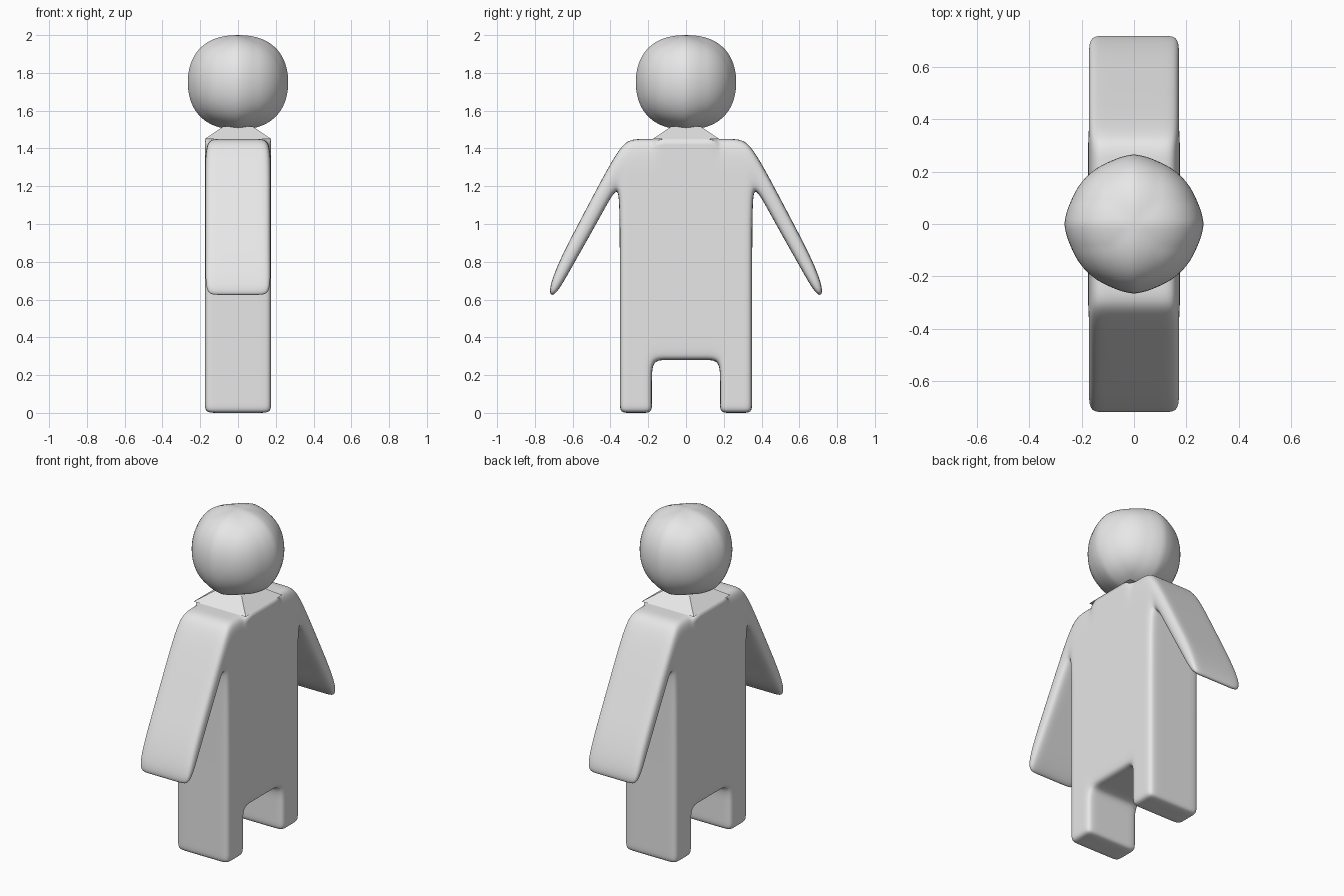
import bpy, bmesh
from mathutils import Matrix

cube = bpy.data.objects.get("Cube")
if cube:
    bpy.data.objects.remove(cube, do_unlink=True)

grey = bpy.data.materials.new("plain_grey")
grey.use_nodes = True
colour = (0.8, 0.8, 0.8, 1)
grey.diffuse_color = colour
grey.node_tree.nodes["Principled BSDF"].inputs["Base Color"].default_value = colour


def make_object(name, bm, smooth=True):
    bmesh.ops.recalc_face_normals(bm, faces=bm.faces)
    for f in bm.faces:
        f.smooth = smooth
    mesh = bpy.data.meshes.new(name)
    bm.to_mesh(mesh)
    bm.free()
    mesh.materials.append(grey)
    obj = bpy.data.objects.new(name, mesh)
    bpy.context.scene.collection.objects.link(obj)
    return obj


# Body: half of a flat figure drawn as quads, (y, z)
cols = [0, 0.1, 0.18, 0.235, 0.295, 0.35]
rows = [0, 0.055, 0.17, 0.28, 0.36, 1.1, 1.2, 1.45]
moved = {(0.295, 1.45): (0.295, 1.448), (0.35, 1.45): (0.35, 1.41),
         (0.35, 1.2): (0.36, 1.2)}


def grid_point(c, r):
    p = (cols[c], rows[r])
    return moved.get(p, p)


quads = []
for c in range(len(cols) - 1):
    for r in range(len(rows) - 1):
        if c < 2 and r < 3:
            continue  # gap between the legs
        quads.append([grid_point(c, r), grid_point(c + 1, r),
                      grid_point(c + 1, r + 1), grid_point(c, r + 1)])

# Arm: (lower, upper) pairs from shoulder to tip
arm = [(grid_point(5, 6), grid_point(5, 7)),
       ((0.41, 1.12), (0.46, 1.21)),
       ((0.50, 0.955), (0.57, 1.0)),
       ((0.60, 0.78), (0.67, 0.81)),
       ((0.70, 0.60), (0.735, 0.64))]
for (lo, up), (lo2, up2) in zip(arm, arm[1:]):
    quads.append([lo, lo2, up2, up])

# Give the figure its width, with support layers near both sides
layers = [-0.175, -0.11, 0.11, 0.175]
bm = bmesh.new()
verts = {}


def vert(x, p):
    key = (x, p)
    if key not in verts:
        verts[key] = bm.verts.new((x, p[0], p[1]))
    return verts[key]


edge_use = {}
for q in quads:
    for x in (layers[0], layers[-1]):
        bm.faces.new([vert(x, p) for p in q])
    for a, b in zip(q, q[1:] + q[:1]):
        edge_use.setdefault(frozenset((a, b)), []).append((a, b))
for uses in edge_use.values():
    a, b = uses[0]
    if len(uses) == 1 and max(a[0], b[0]) > 0:
        for x, x2 in zip(layers, layers[1:]):
            bm.faces.new([vert(x, a), vert(x, b), vert(x2, b), vert(x2, a)])

# Sharp shoulder edge beside the neck
crease = bm.edges.layers.float.new("crease_edge")
for e in bm.edges:
    if all(v.co.z > 1.449 and v.co.y < 0.19 and abs(v.co.x) > 0.17
           for v in e.verts) and e.verts[0].co.x * e.verts[1].co.x > 0:
        e[crease] = 1
body = make_object("body", bm)
mirror = body.modifiers.new("mirror", "MIRROR")
mirror.use_axis = (False, True, False)
mirror.use_clip = True
body.modifiers.new("rounding", "SUBSURF").levels = 3
body.modifiers["rounding"].render_levels = 3

# Neck: low four-sided collar
bm = bmesh.new()
half_diagonal = 2 ** 0.5
bmesh.ops.create_cone(bm, cap_ends=True, segments=4, radius1=0.176 * half_diagonal,
                      radius2=0.08 * half_diagonal, depth=0.065)
bmesh.ops.rotate(bm, verts=bm.verts, matrix=Matrix.Rotation(0.7854, 3, "Z"))
bmesh.ops.translate(bm, verts=bm.verts, vec=(0, 0, 1.4825))
make_object("neck", bm, smooth=False)

# Head: slightly squared ball with soft ridges along its middle planes
bm = bmesh.new()
bmesh.ops.create_cube(bm, size=2)
bmesh.ops.subdivide_edges(bm, edges=bm.edges, cuts=23, use_grid_fill=True)
for v in bm.verts:
    d = v.co.normalized()
    ridge = max(0, 1 - min(abs(d.x), abs(d.y)) / 0.35)
    z2 = d.z * d.z
    radius = 0.256 + 0.010 * ridge + 0.028 * z2 * (1 - z2) - 0.016 * z2 * z2
    v.co = d * radius
    v.co.z += 1.75
make_object("head", bm)
